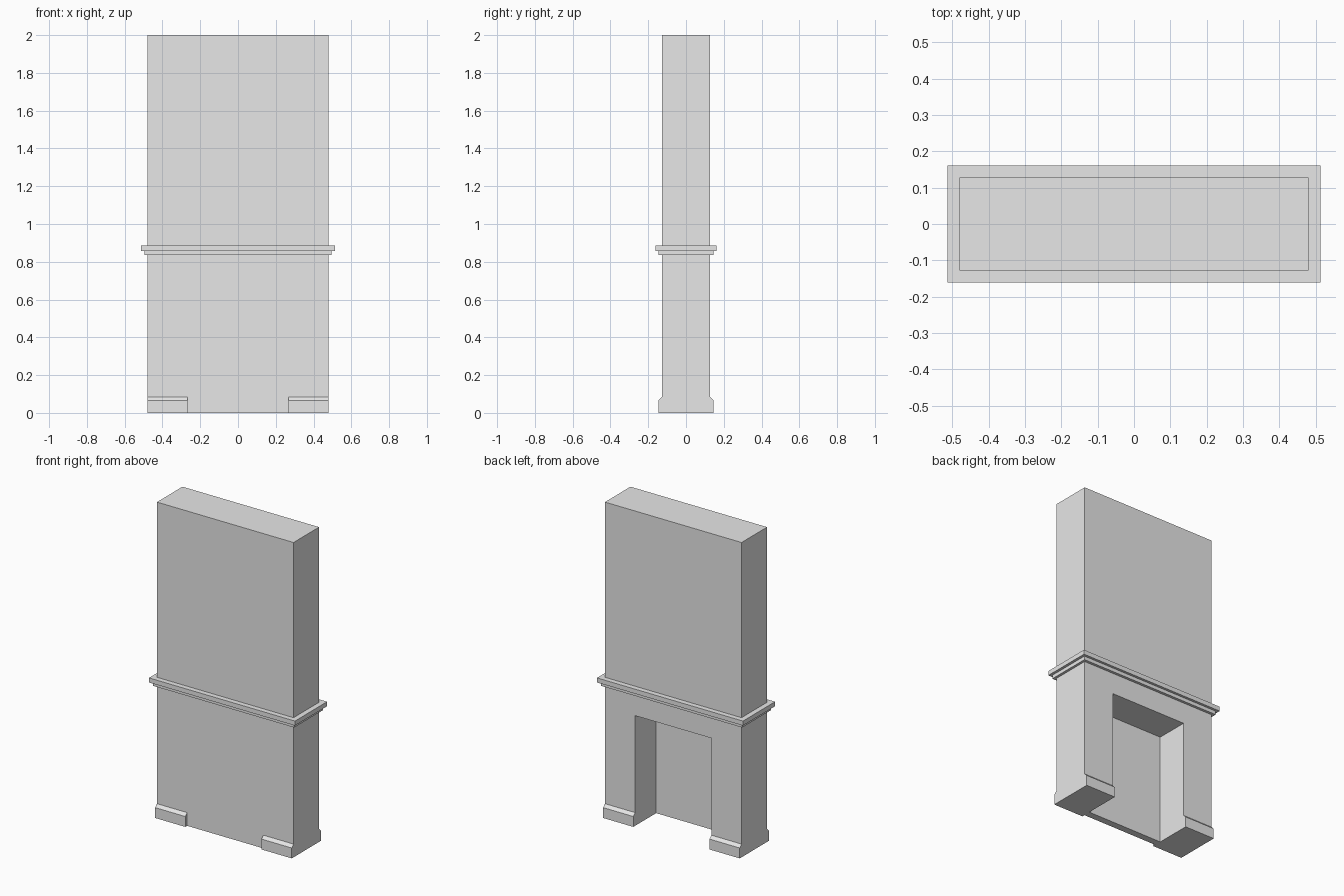
import bpy
import bmesh

if "Cube" in bpy.data.objects:
    bpy.data.objects.remove(bpy.data.objects["Cube"], do_unlink=True)

# One plain plaster colour
plaster = bpy.data.materials.new("light_grey_plaster")
plaster.use_nodes = True
colour = (0.8, 0.8, 0.8, 1.0)
plaster.diffuse_color = colour
shader = next(n for n in plaster.node_tree.nodes if n.type == "BSDF_PRINCIPLED")
shader.inputs["Base Color"].default_value = colour


def prism(name, profile, x0, x1):
    """Extrude a (y, z) profile along x."""
    bm = bmesh.new()
    face = bm.faces.new([bm.verts.new((x0, y, z)) for y, z in profile])
    result = bmesh.ops.extrude_face_region(bm, geom=[face])
    moved = [v for v in result["geom"] if isinstance(v, bmesh.types.BMVert)]
    bmesh.ops.translate(bm, verts=moved, vec=(x1 - x0, 0, 0))
    bmesh.ops.recalc_face_normals(bm, faces=bm.faces)
    mesh = bpy.data.meshes.new(name)
    bm.to_mesh(mesh)
    bm.free()
    mesh.materials.append(plaster)
    obj = bpy.data.objects.new(name, mesh)
    bpy.context.collection.objects.link(obj)
    return obj


def box(name, half_x, y0, y1, z0, z1):
    return prism(name, [(y0, z0), (y1, z0), (y1, z1), (y0, z1)], -half_x, half_x)


HALF_W, HALF_D = 0.48, 0.128
OPEN_W, OPEN_H, OPEN_BACK = 0.268, 0.70, -0.083

# Chimney breast with the firebox cut from the open side
breast = box("chimney_breast", HALF_W, -HALF_D, HALF_D, 0, 2)
cutter = box("firebox_cutter", OPEN_W, OPEN_BACK, 0.3, -0.1, OPEN_H)
cutter.hide_render = True
cut = breast.modifiers.new("firebox", "BOOLEAN")
cut.operation = "DIFFERENCE"
cut.solver = "EXACT"
cut.object = cutter
bpy.context.view_layer.objects.active = breast
bpy.ops.object.modifier_apply(modifier=cut.name)
bpy.data.objects.remove(cutter, do_unlink=True)

# Stepped mantel running all the way round
box("mantel_shelf", 0.513, -0.161, 0.161, 0.858, 0.887)
box("mantel_moulding", 0.496, -0.145, 0.145, 0.835, 0.858)

# Chamfered plinths at the foot of each pillar, on both faces
for depth_name, sy in (("front", -1), ("back", 1)):
    profile = [(sy * HALF_D, 0), (sy * 0.146, 0),
               (sy * 0.146, 0.066), (sy * HALF_D, 0.084)]
    for side_name, sx in (("left", 1), ("right", -1)):
        prism(f"{depth_name}_{side_name}_plinth", profile, sx * OPEN_W, sx * HALF_W)
